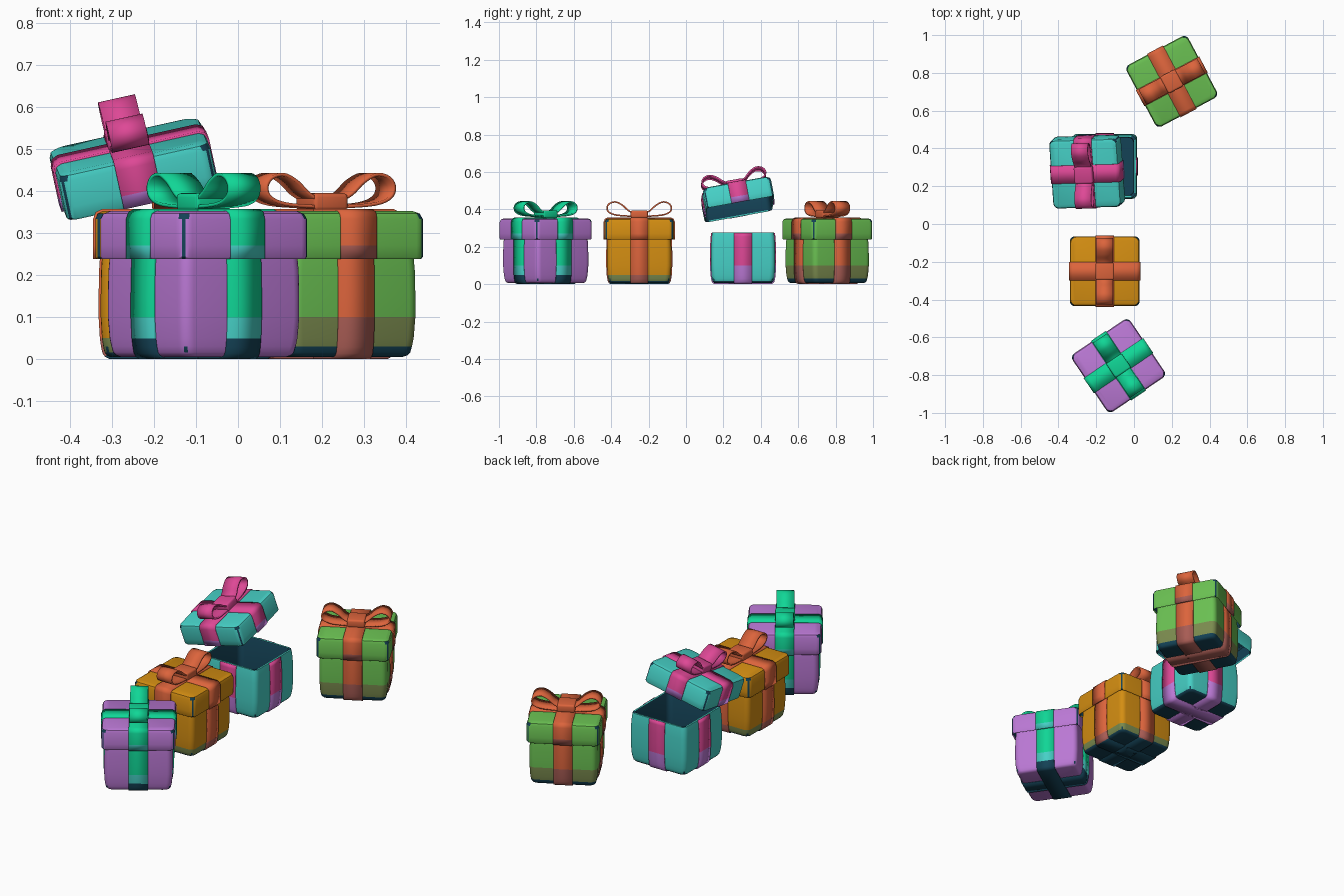
import bpy, bmesh, math
from mathutils import Matrix, Vector

if "Cube" in bpy.data.objects:
    bpy.data.objects.remove(bpy.data.objects["Cube"])


def lin(c):
    c /= 255
    return c / 12.92 if c <= 0.04045 else ((c + 0.055) / 1.055) ** 2.4


PALETTE = {
    "purple": (186, 120, 212), "mint": (16, 214, 150), "orange": (212, 142, 18),
    "terracotta": (220, 100, 60), "turquoise": (70, 208, 198), "magenta": (222, 72, 150),
    "green": (106, 192, 82), "navy": (20, 66, 86), "olive": (122, 138, 78), "brown": (168, 92, 84),
}
NAMES = list(PALETTE)
MATS = []
for name, rgb in PALETTE.items():
    m = bpy.data.materials.new(name)
    m.diffuse_color = (*[lin(c) for c in rgb], 1)
    m.use_nodes = True
    m.node_tree.nodes["Principled BSDF"].inputs["Base Color"].default_value = m.diffuse_color
    MATS.append(m)


def finish(bm, name, matrix, rule):
    """Turn a bmesh into a placed object, with colours chosen per face centre."""
    bmesh.ops.recalc_face_normals(bm, faces=bm.faces)
    for f in bm.faces:
        f.material_index = NAMES.index(rule(f.calc_center_median()))
    me = bpy.data.meshes.new(name)
    bm.to_mesh(me)
    bm.free()
    for m in MATS:
        me.materials.append(m)
    ob = bpy.data.objects.new(name, me)
    bpy.context.collection.objects.link(ob)
    ob.matrix_world = matrix
    return ob


def loft(rings, name, matrix, rule, r=0.028, seg=5):
    """Rounded-square rings (half width, z) joined and capped at both ends."""
    bm = bmesh.new()
    loops = []
    for half, z in rings:
        c, ring = half - r, []
        for k in range(4):
            mid = math.pi / 4 + k * math.pi / 2
            cx, cy = math.copysign(c, math.cos(mid)), math.copysign(c, math.sin(mid))
            for i in range(seg + 1):
                a = k * math.pi / 2 + i / seg * math.pi / 2
                ring.append(bm.verts.new((cx + r * math.cos(a), cy + r * math.sin(a), z)))
        loops.append(ring)
    n = len(loops[0])
    for a, b in zip(loops, loops[1:]):
        for i in range(n):
            bm.faces.new((a[i], a[(i + 1) % n], b[(i + 1) % n], b[i]))
    bm.faces.new(loops[0])
    bm.faces.new(loops[-1])
    return finish(bm, name, matrix, rule)


def strip(path, width, name, matrix, rule, along_y=False, thick=0.008):
    """Ribbon swept along a (u, z) path and thickened."""
    bm = bmesh.new()
    rows = []
    for u, z in path:
        row = []
        for s in (-width / 2, width / 2):
            row.append(bm.verts.new((s, u, z) if along_y else (u, s, z)))
        rows.append(row)
    for a, b in zip(rows, rows[1:]):
        bm.faces.new((a[0], a[1], b[1], b[0]))
    ob = finish(bm, name, matrix, rule)
    mod = ob.modifiers.new("thickness", "SOLIDIFY")
    mod.thickness, mod.offset = thick, 0
    return ob


def smooth_path(pts, steps=5):
    """Catmull-Rom curve through the points."""
    p = [Vector(q) for q in pts]
    p = [2 * p[0] - p[1]] + p + [2 * p[-1] - p[-2]]
    out = []
    for a, b, c, d in zip(p, p[1:], p[2:], p[3:]):
        for i in range(steps):
            t = i / steps
            out.append(0.5 * (2 * b + (c - a) * t + (2 * a - 5 * b + 4 * c - d) * t * t
                              + (3 * b - a - 3 * c + d) * t ** 3))
    return out + [p[-2]]


def mirrored(half):
    return [(-u, z) for u, z in half] + [(u, z) for u, z in reversed(half)]


SIDE = [(0.150, 0.005), (0.158, 0.009), (0.163, 0.016), (0.166, 0.03), (0.169, 0.05),
        (0.172, 0.10), (0.172, 0.15), (0.171, 0.21), (0.168, 0.255), (0.165, 0.275)]
BODY = SIDE + [(0.155, 0.275), (0.152, 0.268), (0.152, 0.02)]
LID = [(0.170, 0.337), (0.178, 0.33), (0.179, 0.245), (0.182, 0.238), (0.185, 0.243),
       (0.185, 0.27), (0.185, 0.333), (0.180, 0.346), (0.168, 0.352)]
BODY_RIBBON = mirrored([(u + 0.001, z - 0.001) for u, z in reversed(SIDE)])
LID_RIBBON = mirrored([(0.186, 0.238), (0.186, 0.27), (0.186, 0.333), (0.181, 0.347), (0.168, 0.353)])
BOW = smooth_path([(0.03, 0.378), (0.06, 0.395), (0.09, 0.422), (0.125, 0.439), (0.157, 0.432),
                   (0.172, 0.41), (0.162, 0.385), (0.12, 0.369), (0.03, 0.362)])
WIDTH = 0.096


def banded(base, bands):
    """Colour by height: the first band whose limit is above the face wins."""
    def rule(c):
        for limit, col in bands:
            if c.z < limit:
                return col
        return base
    return rule


def gift(label, box, ribbon, box_bands, ribbon_bands, lid_band, at, yaw, lid_matrix=None):
    base = Matrix.Translation((*at, 0)) @ Matrix.Rotation(math.radians(yaw), 4, "Z")
    top = lid_matrix or base
    outer = banded(box, box_bands)

    # hollow body with a dark inside
    def body_rule(c):
        inside = max(abs(c.x), abs(c.y)) < 0.157 and c.z > 0.0175
        return "navy" if inside else outer(c)
    loft(BODY, label + "_body", base, body_rule)

    # lid with a dark inside
    def lid_rule(c):
        inside = max(abs(c.x), abs(c.y)) < 0.1795 and c.z < 0.34
        return "navy" if inside else box
    loft(LID, label + "_lid", top, lid_rule)

    # crossed ribbons on the body and the lid
    for along_y in (False, True):
        tag = "_lengthwise" if along_y else "_crosswise"
        strip(BODY_RIBBON, WIDTH, label + "_body_ribbon" + tag, base,
              banded(ribbon, ribbon_bands), along_y)
        strip(LID_RIBBON, WIDTH, label + "_lid_ribbon" + tag, top,
              banded(ribbon, [(0.27, lid_band)]), along_y)

    # bow loops and knot
    for s, tag in ((1, "back"), (-1, "front")):
        strip([(s * u, z) for u, z in BOW], 0.09, label + "_bow_loop_" + tag, top,
              lambda c: ribbon, True)
    bm = bmesh.new()
    bmesh.ops.create_cube(bm, size=1, matrix=Matrix.Translation((0, 0, 0.374)) @ Matrix.Diagonal((0.1, 0.092, 0.042, 1)))
    bmesh.ops.bevel(bm, geom=bm.edges[:], offset=0.01, segments=3, profile=0.5, affect="EDGES")
    finish(bm, label + "_bow_knot", top, lambda c: ribbon)


# lid of the open box: lifted, shifted and tilted
tilt = (Matrix.Translation((-0.25, 0.275, 0.457))
        @ Matrix.Rotation(math.radians(11), 4, "X")
        @ Matrix.Rotation(math.radians(-12), 4, "Y")
        @ Matrix.Rotation(math.radians(4), 4, "Z")
        @ Matrix.Translation((0, 0, -0.2975)))

gift("purple_gift", "purple", "mint", [], [(0.05, "navy"), (0.10, "turquoise")],
     "turquoise", (-0.082, -0.75), 34)
gift("orange_gift", "orange", "terracotta", [(0.0175, "navy"), (0.05, "olive")],
     [(0.0075, "navy"), (0.05, "brown")], "terracotta", (-0.155, -0.25), 0)
gift("open_gift", "turquoise", "magenta", [(0.0175, "navy")], [(0.10, "purple")],
     "purple", (-0.155, 0.305), 0, tilt)
gift("green_gift", "green", "terracotta", [(0.03, "navy"), (0.10, "olive")],
     [(0.10, "brown")], "brown", (0.2, 0.755), -62)

# smooth shading that keeps the sharp edges
bpy.ops.object.select_all(action="SELECT")
bpy.context.view_layer.objects.active = bpy.context.selected_objects[0]
bpy.ops.object.shade_smooth_by_angle(angle=math.radians(35))
